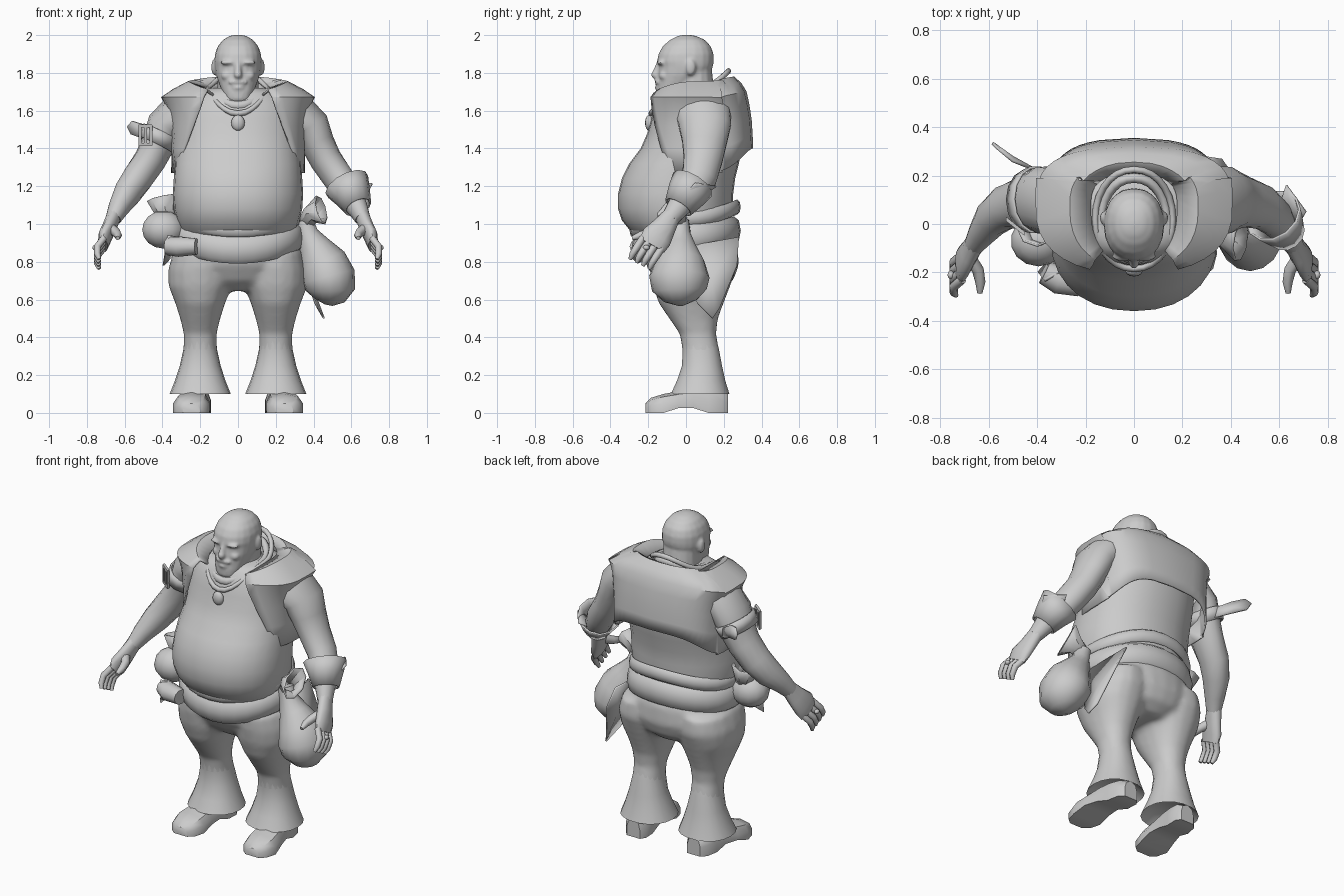
import bpy, bmesh, math
from mathutils import Vector

grey = bpy.data.materials.new("plain_grey")
grey.diffuse_color = (0.6, 0.6, 0.6, 1)


def finish(name, bm, angle=40, thick=0):
    bmesh.ops.recalc_face_normals(bm, faces=bm.faces[:])
    me = bpy.data.meshes.new(name)
    bm.to_mesh(me)
    bm.free()
    ob = bpy.data.objects.new(name, me)
    bpy.context.collection.objects.link(ob)
    me.materials.append(grey)
    if thick:
        mod = ob.modifiers.new("thickness", 'SOLIDIFY')
        mod.thickness, mod.offset = thick, 0
    bpy.ops.object.select_all(action='DESELECT')
    ob.select_set(True)
    bpy.context.view_layer.objects.active = ob
    bpy.ops.object.shade_smooth_by_angle(angle=math.radians(angle))
    return ob


def fuse(name, obs, voxel, smooth):
    """Melt overlapping parts into one smooth skin."""
    bpy.ops.object.select_all(action='DESELECT')
    for ob in obs:
        ob.select_set(True)
    bpy.context.view_layer.objects.active = obs[0]
    bpy.ops.object.join()
    obs[0].name = name
    mod = obs[0].modifiers.new("skin", 'REMESH')
    mod.mode, mod.voxel_size, mod.use_smooth_shade = 'VOXEL', voxel, True
    obs[0].modifiers.new("soften", 'SMOOTH').iterations = smooth


def loft(name, rings, caps=True, wrap=True, loop=False, **kw):
    """Skin a list of point rings."""
    bm = bmesh.new()
    vs = [[bm.verts.new(p) for p in r] for r in rings]
    n = len(rings[0])
    pairs = list(zip(vs, vs[1:])) + ([(vs[-1], vs[0])] if loop else [])
    for a, b in pairs:
        for i in range(n if wrap else n - 1):
            j = (i + 1) % n
            bm.faces.new((a[i], a[j], b[j], b[i]))
    if caps:
        bm.faces.new(vs[0])
        bm.faces.new(vs[-1])
    return finish(name, bm, **kw)


def oval(a, rx, yf, yb, n=2.0, yc=None):
    """Point on an egg-shaped outline; a = -90 degrees is the front."""
    c, s = math.cos(a), math.sin(a)
    yc = (yf + yb) / 2 if yc is None else yc
    x = rx * math.copysign(abs(c) ** (2 / n), c)
    return x, yc + (yb - yc if s > 0 else yf - yc) * abs(s) ** (2 / n)


def body(name, rows, sides=20, n=2.2, cx=0, **kw):
    """Stack of horizontal ovals: (z, front y, back y, half width)."""
    rings = []
    for z, yf, yb, rx in rows:
        ps = [oval(2 * math.pi * i / sides, rx, yf, yb, n) for i in range(sides)]
        rings.append([(cx + x, y, z) for x, y in ps])
    return loft(name, rings, **kw)


def tube(name, path, sides=12, mirror=1, **kw):
    """Tube through (x, y, z, radius across x, radius across the other way)."""
    pts = [Vector((p[0] * mirror, p[1], p[2])) for p in path]
    rings = []
    for i, p in enumerate(path):
        t = (pts[min(i + 1, len(pts) - 1)] - pts[max(i - 1, 0)]).normalized()
        u = Vector((1, 0, 0))
        u = (u - t * u.dot(t)).normalized()
        v = t.cross(u)
        rings.append([pts[i] + u * p[3] * math.cos(a) + v * p[-1] * math.sin(a)
                      for a in (2 * math.pi * k / sides for k in range(sides))])
    return loft(name, rings, **kw)


def blend(s, zf, zs, zb):
    return zs + ((zb if s > 0 else zf) - zs) * s * s


def band(name, zf, zs, zb, rx, yf, yb, r, h, sides=28, n=2.1):
    """Closed roll around the body with half height h and half depth r."""
    rings = []
    for i in range(sides):
        a = 2 * math.pi * i / sides
        z = blend(math.sin(a), zf, zs, zb)
        ring = []
        for k in range(8):
            q = 2 * math.pi * k / 8
            d = r * math.cos(q)
            x, y = oval(a, rx + d, yf - d, yb + d, n)
            ring.append((x, y, z + h * math.sin(q)))
        rings.append(ring)
    return loft(name, rings, caps=False, loop=True, angle=60)


def ball(name, loc, scale, seg=12):
    bm = bmesh.new()
    bmesh.ops.create_uvsphere(bm, u_segments=seg, v_segments=8, radius=1)
    for v in bm.verts:
        v.co = Vector(loc) + Vector(v.co[i] * scale[i] for i in range(3))
    return finish(name, bm, 60)


def sheet(name, pts, thick=0.01):
    bm = bmesh.new()
    c = bm.verts.new(sum((Vector(p) for p in pts), Vector()) / len(pts))
    vs = [bm.verts.new(p) for p in pts]
    for i, v in enumerate(vs):
        bm.faces.new((c, v, vs[(i + 1) % len(vs)]))
    return finish(name, bm, 40, thick)


# Shirt with big belly
body("shirt", [(0.92, -.25, .22, .27), (0.97, -.30, .24, .31), (1.02, -.34, .24, .325),
               (1.08, -.36, .25, .34), (1.16, -.36, .25, .345), (1.24, -.34, .26, .34),
               (1.32, -.30, .28, .335), (1.40, -.24, .295, .33), (1.48, -.205, .30, .33),
               (1.56, -.182, .30, .32), (1.63, -.16, .28, .30), (1.69, -.13, .25, .25), (1.72, -.1, .2, .15)], 28)

# Open vest, from one front edge around the back to the other
# rows: front z, side z, back z, half width, front y, back y, opening half width
rows = [(1.29, 1.27, 1.40, .348, -.23, .35, .315), (1.40, 1.40, 1.47, .348, -.22, .347, .28),
        (1.52, 1.52, 1.55, .355, -.21, .342, .235), (1.61, 1.61, 1.63, .37, -.205, .33, .20),
        (1.67, 1.67, 1.70, .402, -.20, .315, .18), (1.685, 1.71, 1.74, .34, -.19, .29, .17),
        (1.69, 1.75, 1.775, .265, -.18, .255, .16), (1.65, 1.72, 1.75, .18, -.165, .21, .13)]
rings = []
for zf, zs, zb, rx, yf, yb, x0 in rows:
    a0 = -math.acos((x0 / rx) ** 1.2)
    n_back = 4.5 if rx > .3 else 2.8
    ring = []
    for i in range(33):
        a = a0 + (math.pi - 2 * a0) * i / 32
        x, y = oval(a, rx, yf, yb, n_back if 0 < a < math.pi else 2.4, .07)
        y -= .05 * (x / rx) ** 2 * (1 if y > .2 else 0)
        ring.append((x, y, blend(math.sin(a), zf, zs, zb)))
    rings.append(ring)
loft("vest", rings, caps=False, wrap=False, thick=0.012)

# Shirt hem, waist sash, collar and neck chain
band("shirt_hem", 0.97, 1.03, 1.09, .315, -.28, .27, .02, .04)
band("waist_sash", 0.865, 0.93, 0.965, .315, -.255, .255, .035, .075)
band("collar", 1.625, 1.70, 1.76, .135, -.15, .19, .02, .025)
band("neck_chain", 1.585, 1.71, 1.81, .16, -.185, .225, .014, .016)
ball("pendant", (0, -.195, 1.535), (.036, .022, .042))

# Head, neck and face
head = [body("neck", [(1.6, -.10, .17, .12), (1.7, -.08, .15, .11), (1.84, -.06, .135, .105)], 16),
        body("head", [(1.635, -.14, -.07, .05), (1.665, -.155, -.04, .068), (1.70, -.157, .01, .084),
                      (1.75, -.153, .08, .103), (1.79, -.15, .125, .117), (1.835, -.145, .143, .124),
                      (1.86, -.153, .147, .125), (1.90, -.146, .146, .122), (1.94, -.124, .132, .108),
                      (1.975, -.085, .1, .08), (1.995, -.045, .055, .045), (2.002, -.01, .015, .012)], 20),
        ball("nose", (0, -.158, 1.79), (.022, .028, .024)),
        tube("nose_bridge", [(0, -.14, 1.86, .014), (0, -.158, 1.80, .02)], 8),
        ball("moustache", (0, -.148, 1.752), (.055, .018, .015)),
        ball("lower_lip", (0, -.153, 1.722), (.03, .013, .011))]
for s in (-1, 1):
    head += [ball("ear", (s * .124, .025, 1.83), (.018, .028, .045)),
             ball("brow", (s * .05, -.133, 1.855), (.045, .022, .013)),
             ball("cheek", (s * .055, -.115, 1.785), (.036, .03, .025))]
fuse("head", head, .009, 3)

# Trousers: fused seat and legs, with separate flared hems
legs = [body("seat", [(0.97, -.24, .24, .29), (0.88, -.235, .275, .315), (0.78, -.21, .28, .325),
                      (0.70, -.16, .25, .26), (0.645, -.09, .18, .12)], 24)]
for s in (-1, 1):
    legs.append(body("leg", [(0.86, -.20, .26, .14), (0.76, -.195, .268, .17), (0.67, -.177, .235, .168),
                             (0.58, -.145, .20, .132), (0.50, -.09, .17, .107), (0.42, -.035, .16, .088),
                             (0.34, -.02, .175, .089), (0.29, -.02, .18, .095)], 18, cx=s * .2))
    body("trouser_hem", [(0.38, -.025, .165, .084), (0.34, -.02, .175, .088), (0.25, -.022, .192, .108),
                         (0.17, -.05, .21, .134), (0.10, -.082, .232, .162), (0.15, -.04, .18, .11)],
         18, cx=s * .2, angle=60)
    # Shoes
    shoe = [(-.215, .045, .05), (-.185, .08, .08), (-.12, .097, .1), (-.04, .09, .115),
            (.04, .075, .14), (.12, .075, .14), (.19, .07, .13), (.222, .045, .11)]
    rings = []
    for y, w, h in shoe:
        cx = s * (.235 - .12 * max(y, -.1))
        z0 = .025 if -.05 < y < .06 else 0
        prof = [(-1, z0), (-1, h * .5), (-.75, h * .85), (0, h), (.75, h * .85), (1, h * .5), (1, z0)]
        rings.append([(cx + w * u, y, z) for u, z in prof])
    loft("shoe", rings)
fuse("trousers", legs, .016, 8)

# Arms and hands
for s in (-1, 1):
    tube("arm", [(.25, .09, 1.56, .12, .13), (.33, .095, 1.57, .122, .145), (.385, .1, 1.52, .1, .14),
                 (.42, .098, 1.43, .09, .12), (.465, .09, 1.34, .085, .105), (.53, .07, 1.245, .083, .095),
                 (.585, .025, 1.165, .075, .084), (.63, -.04, 1.09, .057, .062),
                 (.66, -.085, 1.03, .042, .048)], 14, s, angle=60)
    tube("palm", [(.65, -.065, 1.06, .04, .045), (.68, -.115, .985, .038, .064),
                  (.705, -.155, .93, .036, .082), (.715, -.18, .885, .026, .074)], 12, s, angle=60)
    tube("thumb", [(.68, -.14, .98, .028), (.645, -.19, .955, .025), (.635, -.24, .94, .021),
                   (.637, -.285, .925, .011)], 8, s, angle=60)
    for k in range(4):
        o = (k - 1.5) * .038
        y, z = -.178 - o * .89, .90 + o * .45
        tube("finger", [(.71, y, z, .019), (.745, y - .03, z - .045, .019),
                        (.745, y - .055, z - .085, .017), (.735, y - .067, z - .112, .01)], 8, s, angle=60)
    ball("finger_ring", (s * .757, -.21, .875), (.014, .018, .014), 8)

# Flared cuff with a folded point on one forearm
tube("cuff", [(.575, .035, 1.21, .12, .115), (.605, 0, 1.155, .095, .1), (.635, -.04, 1.09, .07, .075)],
     12, caps=False, thick=.01)
sheet("cuff_point", [(.63, .16, 1.20), (.71, .05, 1.215), (.67, -.02, 1.14), (.60, .07, 1.14)])

# Arm strap with buckle and loose end
tube("arm_strap", [(-.405, .1, 1.485, .101, .137), (-.437, .096, 1.42, .098, .127)], 14, caps=False, thick=.01)
for dx, dz, w, h in ((-.03, 0, .008, .055), (.03, 0, .008, .055), (0, .05, .036, .008),
                     (0, -.05, .036, .008), (0, 0, .008, .05)):
    spot = Vector((-.49 + dx, -.01 - dx * .8, 1.47 + dz))
    bm = bmesh.new()
    bmesh.ops.create_cube(bm, size=2)
    for v in bm.verts:
        v.co = spot + Vector((v.co.x * w, v.co.y * .009 - v.co.x * w * .8, v.co.z * h))
    finish("buckle_bar", bm)
sheet("strap_end", [(-.41, .22, 1.41), (-.41, .225, 1.47), (-.50, .26, 1.525), (-.56, .31, 1.545),
                    (-.585, .335, 1.515), (-.565, .32, 1.475), (-.50, .27, 1.45)], .012)

# Large sack on one hip
tube("hip_sack", [(.35, -.03, 1.02, .045), (.37, -.03, .95, .055), (.405, -.03, .88, .085),
                  (.45, -.03, .80, .125, .13), (.48, -.035, .72, .142, .16), (.49, -.035, .65, .13, .145),
                  (.485, -.03, .595, .08, .09), (.48, -.03, .57, .02)], 16, angle=60)
tube("sack_mouth", [(.35, -.03, 1.0, .035), (.39, -.05, 1.05, .05), (.44, -.07, 1.075, .06, .1)],
     8, caps=False, thick=.01)

# Pouch and sash knot on the other hip
ball("hip_pouch", (-.395, -.07, .97), (.115, .105, .1), 14)
tube("pouch_mouth", [(-.37, -.04, 1.02, .04), (-.385, -.03, 1.07, .055), (-.40, -.02, 1.14, .08, .07)],
     8, caps=False, thick=.01)
tube("sash_knot", [(-.22, -.25, .88, .05, .045), (-.31, -.23, .88, .06, .055), (-.37, -.20, .885, .05, .05)], 10)
sheet("knot_tail", [(-.31, -.2, .93), (-.37, -.235, .94), (-.395, -.2, .78), (-.35, -.15, .83)])

# Sash cloth hanging at the back of the sack side
sheet("sash_tail", [(.29, .28, .93), (.34, .0, .88), (.36, .0, .72), (.41, .06, .58), (.455, .14, .50),
                    (.42, .18, .56), (.36, .27, .78)])
